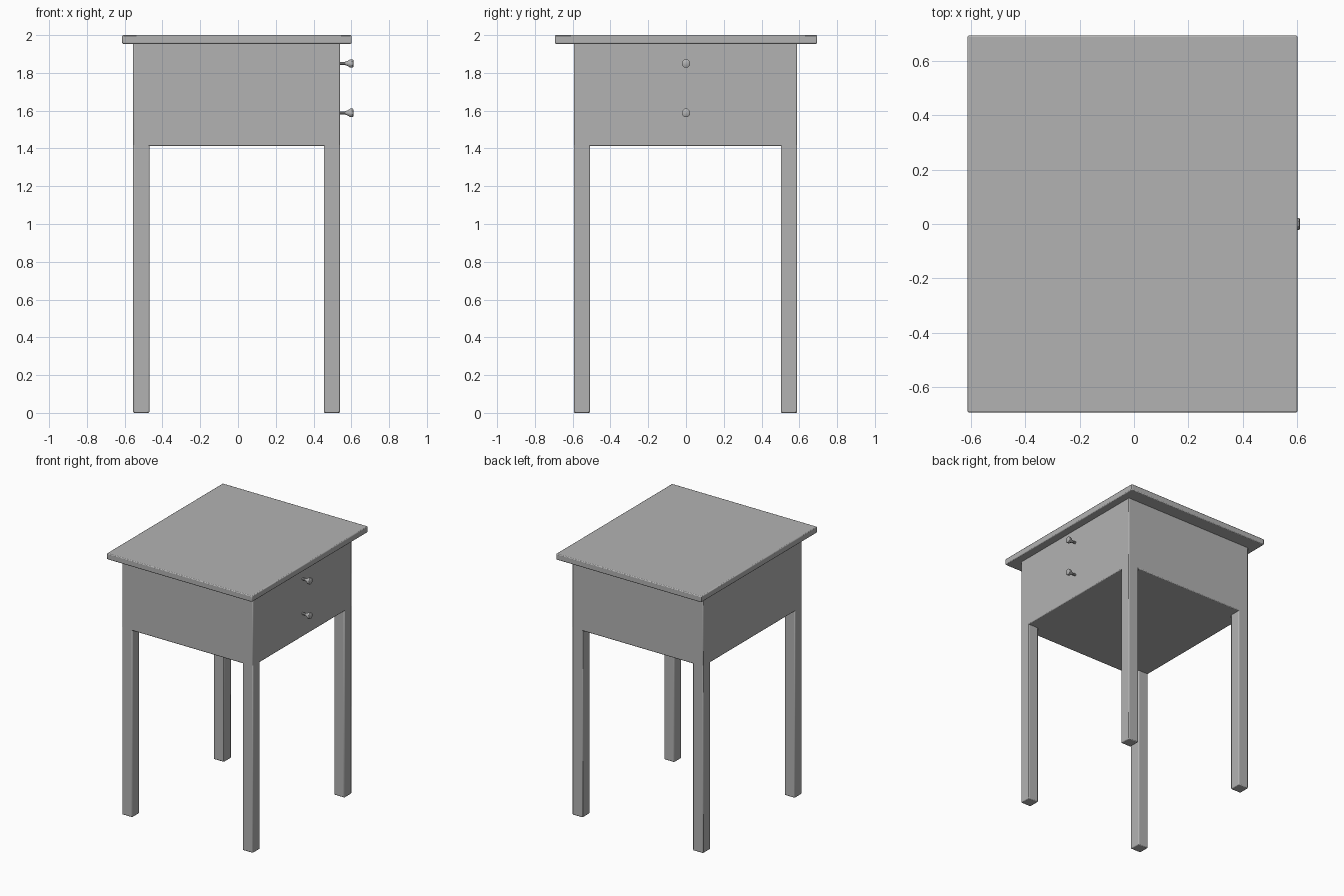
import bpy, bmesh, math
from mathutils import Matrix

cube = bpy.data.objects.get("Cube")
if cube:
    bpy.data.objects.remove(cube, do_unlink=True)

GREY = (0.45, 0.45, 0.45, 1)
grey = bpy.data.materials.new("plain grey")
grey.use_nodes = True
grey.diffuse_color = GREY
grey.node_tree.nodes["Principled BSDF"].inputs["Base Color"].default_value = GREY


def add_object(name, bm):
    mesh = bpy.data.meshes.new(name)
    bmesh.ops.recalc_face_normals(bm, faces=bm.faces)
    bm.to_mesh(mesh)
    bm.free()
    mesh.materials.append(grey)
    obj = bpy.data.objects.new(name, mesh)
    bpy.context.collection.objects.link(obj)
    return obj


def box(name, x, y, z, bevel=0.006):
    """Box between (min, max) pairs, with slightly eased edges."""
    bm = bmesh.new()
    bmesh.ops.create_cube(bm, size=1)
    for v in bm.verts:
        for i, (lo, hi) in enumerate((x, y, z)):
            v.co[i] = lo if v.co[i] < 0 else hi
    obj = add_object(name, bm)
    if bevel:
        mod = obj.modifiers.new("eased edges", "BEVEL")
        mod.width = bevel
        mod.segments = 2
    return obj


def knob(name, x, z):
    """Flared pull turned from a profile of (distance out, radius)."""
    profile = [(-0.01, 0.009), (0.025, 0.009), (0.04, 0.014),
               (0.053, 0.024), (0.068, 0.024), (0.072, 0.018)]
    sides = 8
    bm = bmesh.new()
    rings = []
    for out, r in profile:
        angles = [math.tau * (i + 0.5) / sides for i in range(sides)]
        rings.append([bm.verts.new((x + out, r * math.cos(a), z + r * math.sin(a)))
                      for a in angles])
    for a, b in zip(rings, rings[1:]):
        for i in range(sides):
            j = (i + 1) % sides
            bm.faces.new((a[i], a[j], b[j], b[i]))
    bm.faces.new(rings[0])
    bm.faces.new(rings[-1])
    return add_object(name, bm)


# Cabinet footprint
X = (-0.555, 0.54)
Y = (-0.594, 0.588)
LEG = 0.086
UNDERSIDE = 1.413

# Table top and closed cabinet
box("table_top", (-0.613, 0.602), (-0.694, 0.694), (1.954, 2.0))
box("cabinet", X, Y, (UNDERSIDE, 1.96))

# Four square legs, flush with the cabinet corners
for side, x in (("right", (X[0], X[0] + LEG)), ("left", (X[1] - LEG, X[1]))):
    for end, y in (("front", (Y[0], Y[0] + LEG)), ("back", (Y[1] - LEG, Y[1]))):
        box(f"{end}_{side}_leg", x, y, (0, UNDERSIDE + 0.02))

# Two drawer knobs
for label, z in (("upper", 1.85), ("lower", 1.588)):
    knob(f"{label}_knob", X[1], z)

# Smooth shading with sharp edges kept
bpy.ops.object.select_all(action="DESELECT")
for obj in bpy.context.scene.objects:
    if obj.type == "MESH" and grey.name in obj.data.materials:
        obj.select_set(True)
        bpy.context.view_layer.objects.active = obj
bpy.ops.object.shade_smooth_by_angle(angle=math.radians(40))
